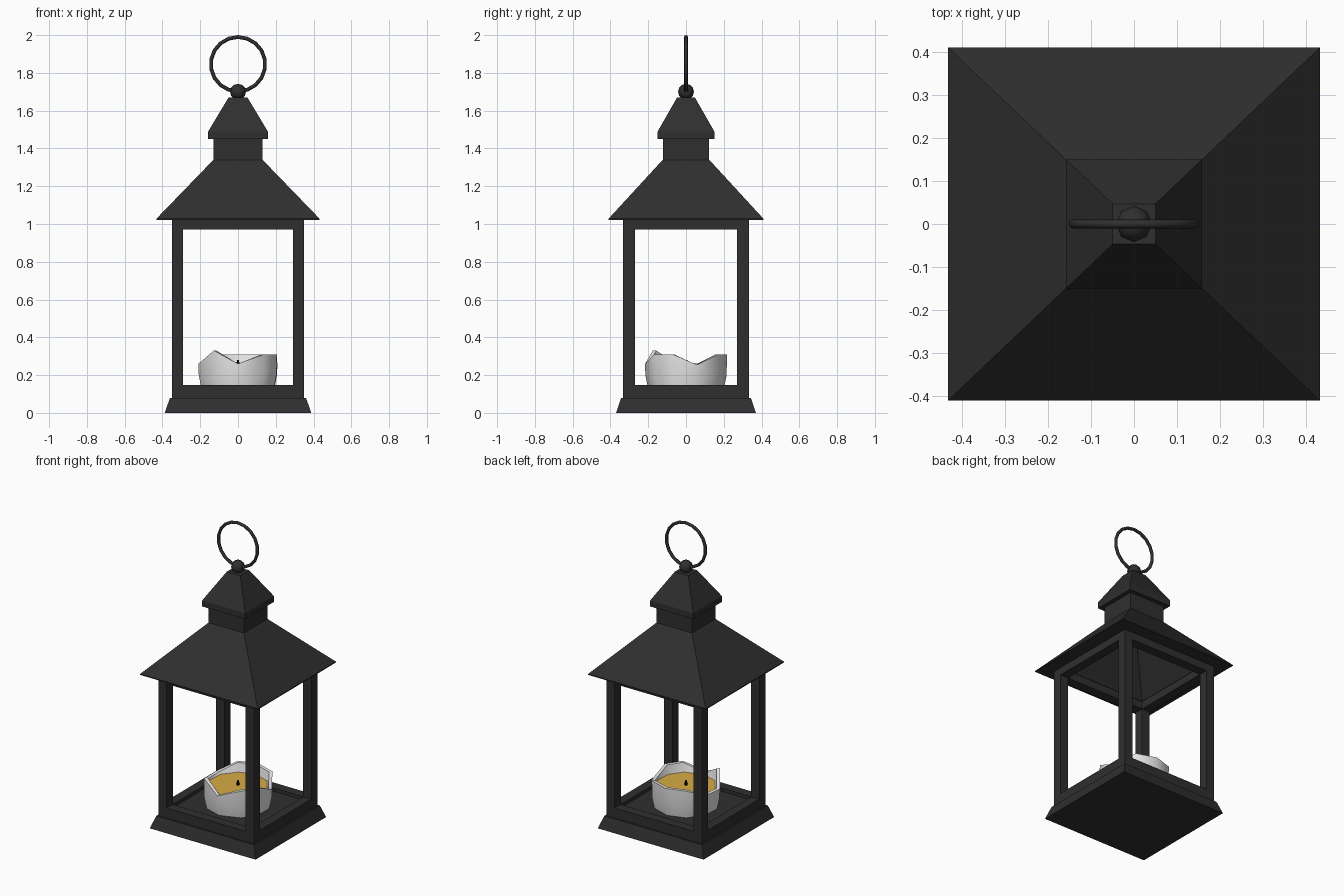
import bpy, bmesh, math
from math import radians, cos, sin

cube = bpy.data.objects.get("Cube")
if cube:
    bpy.data.objects.remove(cube, do_unlink=True)


def material(name, rgb):
    m = bpy.data.materials.new(name)
    m.use_nodes = True
    m.diffuse_color = (*rgb, 1)
    m.node_tree.nodes["Principled BSDF"].inputs["Base Color"].default_value = (*rgb, 1)
    return m


IRON = material("dark iron", (0.028, 0.028, 0.028))
WAX = material("white wax", (0.8, 0.8, 0.8))
POOL = material("golden melted wax", (0.68, 0.41, 0.06))
WICK = material("black wick", (0.005, 0.005, 0.005))


def add_object(name, bm, mats, smooth=None):
    bmesh.ops.recalc_face_normals(bm, faces=bm.faces)
    me = bpy.data.meshes.new(name)
    bm.to_mesh(me)
    bm.free()
    for m in mats:
        me.materials.append(m)
    ob = bpy.data.objects.new(name, me)
    bpy.context.collection.objects.link(ob)
    if smooth:
        bpy.ops.object.select_all(action='DESELECT')
        ob.select_set(True)
        bpy.context.view_layer.objects.active = ob
        bpy.ops.object.shade_smooth_by_angle(angle=radians(smooth))
    return ob


def bridge(bm, low, high):
    n = len(low)
    return [bm.faces.new((low[i], low[(i + 1) % n], high[(i + 1) % n], high[i]))
            for i in range(n)]


def rect_loft(name, profile):
    """Stack of rectangles (half x, half y, z), closed at both ends."""
    bm = bmesh.new()
    rings = [[bm.verts.new((sx * hx, sy * hy, z))
              for sx, sy in ((-1, -1), (1, -1), (1, 1), (-1, 1))]
             for hx, hy, z in profile]
    for a, b in zip(rings, rings[1:]):
        bridge(bm, a, b)
    bm.faces.new(rings[0])
    bm.faces.new(rings[-1])
    return add_object(name, bm, [IRON])


def box(name, x, y, z):
    """Box from (min, max) pairs."""
    bm = bmesh.new()
    bmesh.ops.create_cube(bm, size=1)
    for v in bm.verts:
        v.co = [r[0] if c < 0 else r[1] for c, r in zip(v.co, (x, y, z))]
    return add_object(name, bm, [IRON])


# Base plinth and floor
rect_loft("base", [(0.388, 0.37, 0), (0.36, 0.343, 0.08)])
rect_loft("floor", [(0.30, 0.28, 0.075), (0.30, 0.28, 0.125)])

# Window frame: corner posts with rails between them
OX, OY, IX, IY = 0.35, 0.333, 0.29, 0.27
for side, sx in (("right", -1), ("left", 1)):
    px = sorted((sx * IX, sx * OX))
    for end, sy in (("front", -1), ("back", 1)):
        box(f"{end}_{side}_post", px, sorted((sy * IY, sy * OY)), (0.08, 1.02))
    for level, z in (("lower", (0.08, 0.147)), ("upper", (0.97, 1.02))):
        box(f"{side}_{level}_rail", px, (-IY, IY), z)
for end, sy in (("front", -1), ("back", 1)):
    for level, z in (("lower", (0.08, 0.147)), ("upper", (0.97, 1.02))):
        box(f"{end}_{level}_rail", (-IX, IX), sorted((sy * IY, sy * OY)), z)

# Hollow roof: inner ceiling, eave underside, outer slope, chimney neck
rect_loft("roof", [(0.10, 0.095, 1.31), (IX, IY, 1.022), (0.432, 0.41, 1.022),
                   (0.432, 0.41, 1.028), (0.13, 0.123, 1.34), (0.13, 0.123, 1.46)])
rect_loft("chimney_cap", [(0.158, 0.15, 1.45), (0.158, 0.15, 1.49),
                          (0.05, 0.047, 1.67)])

# Finial ball
bm = bmesh.new()
bmesh.ops.create_uvsphere(bm, u_segments=8, v_segments=6, radius=0.042)
bmesh.ops.translate(bm, verts=bm.verts, vec=(0, 0, 1.70))
add_object("finial_ball", bm, [IRON], 50)

# Carrying ring
bpy.ops.mesh.primitive_torus_add(major_segments=18, minor_segments=8, major_radius=0.144,
                                 minor_radius=0.01, location=(0, 0, 1.846),
                                 rotation=(radians(90), radians(10), 0))
ring = bpy.context.object
ring.name = "carrying_ring"
ring.data.materials.append(IRON)
bpy.ops.object.shade_smooth_by_angle(angle=radians(50))

# Candle: uneven rim given as (angle, height)
RIM = [(270, 0.26), (310, 0.31), (341, 0.31), (16, 0.255), (53, 0.31),
       (90, 0.31), (125, 0.31), (160, 0.265), (195, 0.26), (234, 0.33)]
bm = bmesh.new()


def candle_loop(radius, z=None):
    return [bm.verts.new((radius * cos(radians(a)), radius * sin(radians(a)),
                          h if z is None else z)) for a, h in RIM]


loops = [candle_loop(0.20, 0.125), candle_loop(0.215, 0.20), candle_loop(0.217),
         candle_loop(0.195), candle_loop(0.185, 0.25)]
for a, b in zip(loops, loops[1:]):
    bridge(bm, a, b)
bm.faces.new(loops[0])
bm.faces.new(loops[-1]).material_index = 1
add_object("candle", bm, [WAX, POOL], 45)

# Wick
bm = bmesh.new()
bmesh.ops.create_cone(bm, cap_ends=True, segments=6, radius1=0.009, radius2=0.007, depth=0.035)
bmesh.ops.translate(bm, verts=bm.verts, vec=(0, 0, 0.262))
add_object("wick", bm, [WICK])
